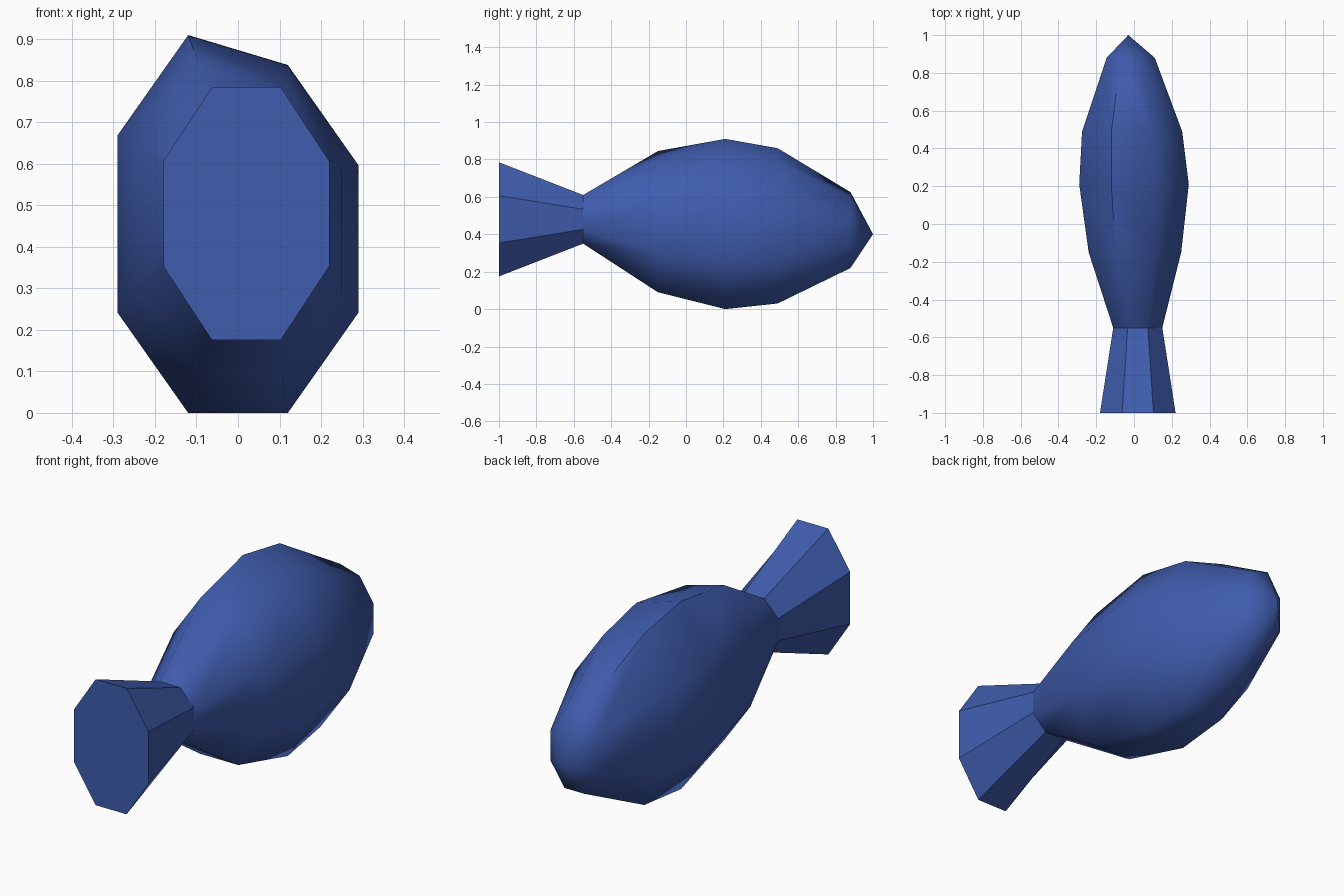
import bpy, bmesh, math

if "Cube" in bpy.data.objects:
    bpy.data.objects.remove(bpy.data.objects["Cube"])

blue = bpy.data.materials.new("blue")
blue.diffuse_color = (0.05, 0.107, 0.42, 1)
blue.use_nodes = True
blue.node_tree.nodes["Principled BSDF"].inputs["Base Color"].default_value = blue.diffuse_color


def ring(bm, y, x0, x1, z0, z1, drop=0.0, cut=0.293):
    """Octagon across y; drop lowers the two upper right corners."""
    cx, w = (x0 + x1) / 2, (x1 - x0) / 2
    f = w * 0.414
    c = (z1 - z0) * cut
    pts = [(cx - f, z0), (cx + f, z0), (x1, z0 + c), (x1, z1 - c - drop),
           (cx + f, z1 - drop), (cx - f, z1), (x0, z1 - c), (x0, z0 + c)]
    return [bm.verts.new((x, y, z)) for x, z in pts]


def loft(name, sections, tip=None, cap=False, angle=40):
    bm = bmesh.new()
    rings = [ring(bm, *s) for s in sections]
    for a, b in zip(rings, rings[1:]):
        for i in range(8):
            j = (i + 1) % 8
            bm.faces.new((a[i], a[j], b[j], b[i]))
    if cap:
        bm.faces.new(rings[0][::-1])
    if tip:
        t = bm.verts.new(tip)
        for i in range(8):
            bm.faces.new((rings[-1][i], rings[-1][(i + 1) % 8], t))
    # every strip is wound outward already
    for f in bm.faces:
        f.normal_update()
    me = bpy.data.meshes.new(name)
    bm.to_mesh(me)
    bm.free()
    ob = bpy.data.objects.new(name, me)
    bpy.context.collection.objects.link(ob)
    me.materials.append(blue)
    bpy.ops.object.select_all(action='DESELECT')
    ob.select_set(True)
    bpy.context.view_layer.objects.active = ob
    bpy.ops.object.shade_smooth_by_angle(angle=math.radians(angle))
    return ob


# rounded fish body, tapering to the nose
neck = (-0.55, -0.11, 0.15, 0.35, 0.61)
loft("body", [
    neck,
    (-0.15, -0.24, 0.25, 0.09, 0.845, 0.055, 0.27),
    (0.21, -0.29, 0.29, 0.0, 0.91, 0.072, 0.265),
    (0.49, -0.275, 0.255, 0.03, 0.86, 0.065, 0.265),
    (0.88, -0.145, 0.11, 0.22, 0.625, 0.03, 0.28),
], tip=(-0.03, 1.0, 0.4), angle=60)

# flared tail with a flat end
loft("tail", [(-1.0, -0.18, 0.22, 0.175, 0.785), neck], cap=True, angle=30)
